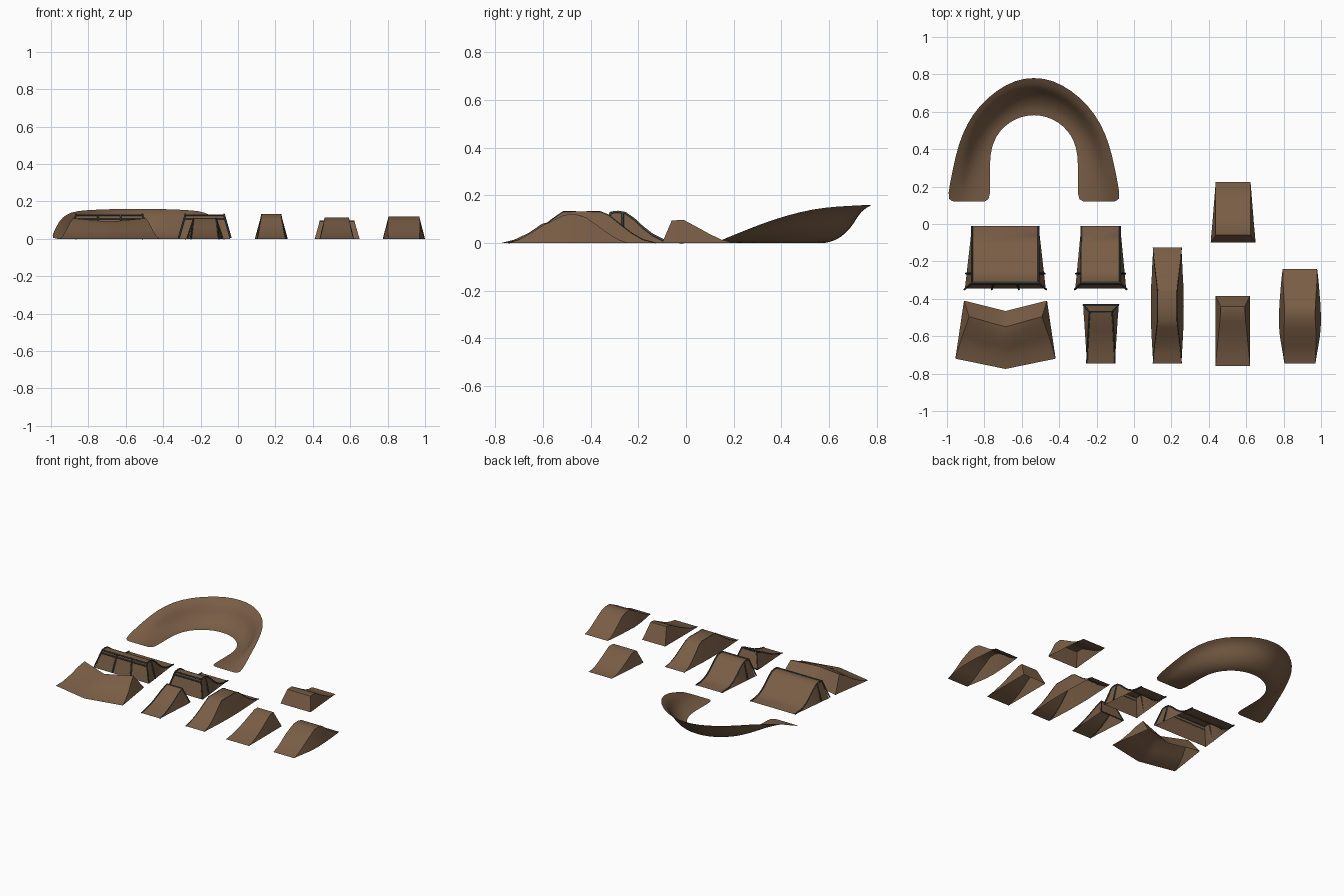
import bpy, bmesh, math
from mathutils import Vector

if "Cube" in bpy.data.objects:
    bpy.data.objects.remove(bpy.data.objects["Cube"])


def material(name, rgb):
    m = bpy.data.materials.new(name)
    m.diffuse_color = (*rgb, 1)
    m.use_nodes = True
    m.node_tree.nodes["Principled BSDF"].inputs["Base Color"].default_value = m.diffuse_color
    return m


DIRT = material("packed_dirt", (0.19, 0.11, 0.06))
WOOD = material("dark_timber", (0.055, 0.065, 0.06))


def grid_mesh(name, rows, angle=35):
    """Skin rows of points into an open shell."""
    bm = bmesh.new()
    vr = [[bm.verts.new(p) for p in row] for row in rows]
    for a, b in zip(vr, vr[1:]):
        for i in range(len(a) - 1):
            bm.faces.new((a[i], a[i + 1], b[i + 1], b[i]))
    bmesh.ops.remove_doubles(bm, verts=bm.verts, dist=0.0005)
    bmesh.ops.recalc_face_normals(bm, faces=bm.faces)
    if sum(f.normal.z * f.calc_area() for f in bm.faces) < 0:
        bmesh.ops.reverse_faces(bm, faces=bm.faces)
    me = bpy.data.meshes.new(name)
    bm.to_mesh(me)
    bm.free()
    me.materials.append(DIRT)
    ob = bpy.data.objects.new(name, me)
    bpy.context.collection.objects.link(ob)
    bpy.ops.object.select_all(action='DESELECT')
    ob.select_set(True)
    bpy.context.view_layer.objects.active = ob
    bpy.ops.object.shade_smooth_by_angle(angle=math.radians(angle))
    return ob


def ramp(name, cx, stations):
    """Stations are (y, z, half top width, half base width)."""
    rows = []
    for y, z, wt, wb in stations:
        if z == 0:
            wb = wt
        rows.append([(cx - wb, y, 0), (cx - wt, y, z), (cx + wt, y, z), (cx + wb, y, 0)])
    return grid_mesh(name, rows)


def timbers(name, paths, r=0.005):
    """Round rails and posts along several paths."""
    cu = bpy.data.curves.new(name, 'CURVE')
    cu.dimensions = '3D'
    cu.bevel_depth = r
    cu.bevel_resolution = 1
    cu.use_fill_caps = True
    for pts in paths:
        s = cu.splines.new('POLY')
        s.points.add(len(pts) - 1)
        for p, q in zip(s.points, pts):
            p.co = (*q, 1)
    cu.materials.append(WOOD)
    ob = bpy.data.objects.new(name, cu)
    bpy.context.collection.objects.link(ob)


# Banked U-turn: (inner x, inner y, outer x, outer y, height) for one half
half = []
outer = [(.465, .12, 0), (.45, .21, .037), (.43, .31, .078), (.405, .42, .115),
         (.36, .535, .143), (.29, .635, .153), (.2, .715, .157), (.1, .77, .16), (0, .785, .16)]
inner = [(.235, .12), (.235, .2), (.235, .29)] + [
    (.235 * math.cos(math.radians(a)), .35 + .235 * math.sin(math.radians(a)))
    for a in (5, 23, 39, 56, 73, 90)]
for (ix, iy), (ox, oy, h) in zip(inner, outer):
    half.append((ix, iy, ox, oy, h))
full = [(-a, b, -c, d, h) for a, b, c, d, h in half] + half[-2::-1]
section = [(0, 0), (.22, .05), (.45, .25), (.62, .5), (.76, .84), (1, 1)]
berm = grid_mesh("banked_turn", [
    [(-.535 + ix + (ox - ix) * u, iy + (oy - iy) * u, h * w) for u, w in section]
    for ix, iy, ox, oy, h in full], 80)
sub = berm.modifiers.new("smooth", 'SUBSURF')
sub.levels = sub.render_levels = 1


# Timber-backed landings
def landing(name, cx, wt, flare, posts):
    prof = [(-.312, .126), (-.285, .129), (-.255, .124), (-.22, .1), (-.18, .063),
            (-.14, .032), (-.1, .012), (-.06, .003), (-.01, 0)]
    back = wt + flare
    st = [(-.345, 0, back, back)]
    st += [(y, z, wt, wt + flare * (-y - .01) / .335) for y, z in prof]
    ramp(name, cx, st)
    paths = [[(cx + s * wt, y, z + .002) for y, z in prof] for s in (-1, 1)]
    paths.append([(cx - wt, -.314, .127), (cx + wt, -.314, .127)])
    paths.append([(cx - wt - .006, -.32, .108), (cx + wt + .006, -.32, .108)])
    for k in range(posts):
        t = -1 + 2 * k / (posts - 1)
        paths.append([(cx + t * (back + .003), -.35, .005), (cx + t * wt, -.316, .128)])
    for s in (-1, 1):
        paths.append([(cx + s * (back - .004), -.265, .005), (cx + s * wt, -.265, .124)])
    timbers(name + "_timbers", paths)


landing("wide_landing", -.688, .178, .038, 4)
landing("narrow_landing", -.178, .104, .032, 2)

# Hip jump: two wings meeting in a V, columns interpolated from centre to wing tip
mid = [(0, -.775, 0), (0, -.72, .014), (0, -.66, .042), (0, -.605, .08),
       (0, -.55, .092), (0, -.465, 0)]
tip = [(.268, -.72, 0), (.25, -.66, .016), (.232, -.6, .046), (.212, -.545, .085),
       (.195, -.495, .11), (.222, -.41, 0)]
rows = []
for m, e in zip(mid, tip):
    m, e = Vector(m), Vector(e)
    right = [m.lerp(e, t) for t in (0, .15, .4, .7, 1)]
    yb = -.72 + (e.y + .72)
    right.append(Vector((.268 + (.222 - .268) * (yb + .72) / .31, yb, 0)))
    left = [Vector((-p.x, p.y, p.z)) for p in right[:0:-1]]
    rows.append([p + Vector((-.687, 0, 0)) for p in left + right])
grid_mesh("hip_jump", rows)

# Small kicker with timber frame at the back
cx = -.177
kick = [(-.745, 0, .075, .075), (-.69, .012, .073, .078), (-.63, .034, .07, .082),
        (-.57, .063, .067, .086), (-.52, .09, .064, .089), (-.47, .109, .06, .093),
        (-.433, 0, .093, .093)]
ramp("timber_kicker", cx, kick)
frame = [[(cx + s * w, y, z + .001) for y, z, w, _ in kick[:-1]] for s in (-1, 1)]
frame += [[(cx + s * .06, -.47, .109), (cx + s * .095, -.432, .004)] for s in (-1, 1)]
frame.append([(cx - .06, -.47, .109), (cx + .06, -.47, .109)])
frame.append([(cx - .093, -.433, .004), (cx + .093, -.433, .004)])
timbers("timber_kicker_frame", frame, .004)

# Tabletop jump
cx = .178
table = [(-.745, 0, .076, .076), (-.7, .013, .073, .078), (-.65, .037, .068, .081),
         (-.6, .07, .062, .084), (-.555, .105, .056, .086), (-.515, .132, .052, .087),
         (-.44, .131, .052, .088), (-.36, .132, .052, .087), (-.325, .118, .055, .086),
         (-.28, .082, .061, .083), (-.23, .043, .067, .081), (-.18, .014, .073, .078),
         (-.125, 0, .076, .076)]
ramp("tabletop_jump", cx, table)
timbers("tabletop_edges", [[(cx + s * w, y, z) for y, z, w, _ in table] for s in (-1, 1)], .002)

# Plain kicker
ramp("plain_kicker", .528, [
    (-.76, 0, .092, .092), (-.7, .013, .087, .092), (-.64, .034, .081, .092),
    (-.58, .061, .075, .092), (-.52, .092, .069, .092), (-.475, .113, .065, .092),
    (-.44, .115, .064, .092), (-.385, 0, .092, .092)])

# Plain landing behind it
ramp("plain_landing", .53, [
    (-.1, 0, .12, .12), (-.06, .094, .093, .117), (-.01, .097, .093, .112),
    (.04, .07, .093, .108), (.1, .037, .093, .103), (.15, .013, .093, .099),
    (.19, .003, .093, .096), (.225, 0, .093, .093)])

# Roller with a crest
ramp("roller", .887, [
    (-.745, 0, .083, .083), (-.7, .014, .084, .09), (-.65, .042, .085, .099),
    (-.6, .074, .086, .107), (-.555, .096, .085, .111), (-.51, .118, .082, .113),
    (-.46, .12, .082, .111), (-.42, .107, .084, .109), (-.37, .072, .087, .105),
    (-.32, .036, .09, .101), (-.28, .013, .091, .097), (-.24, 0, .092, .092)])
